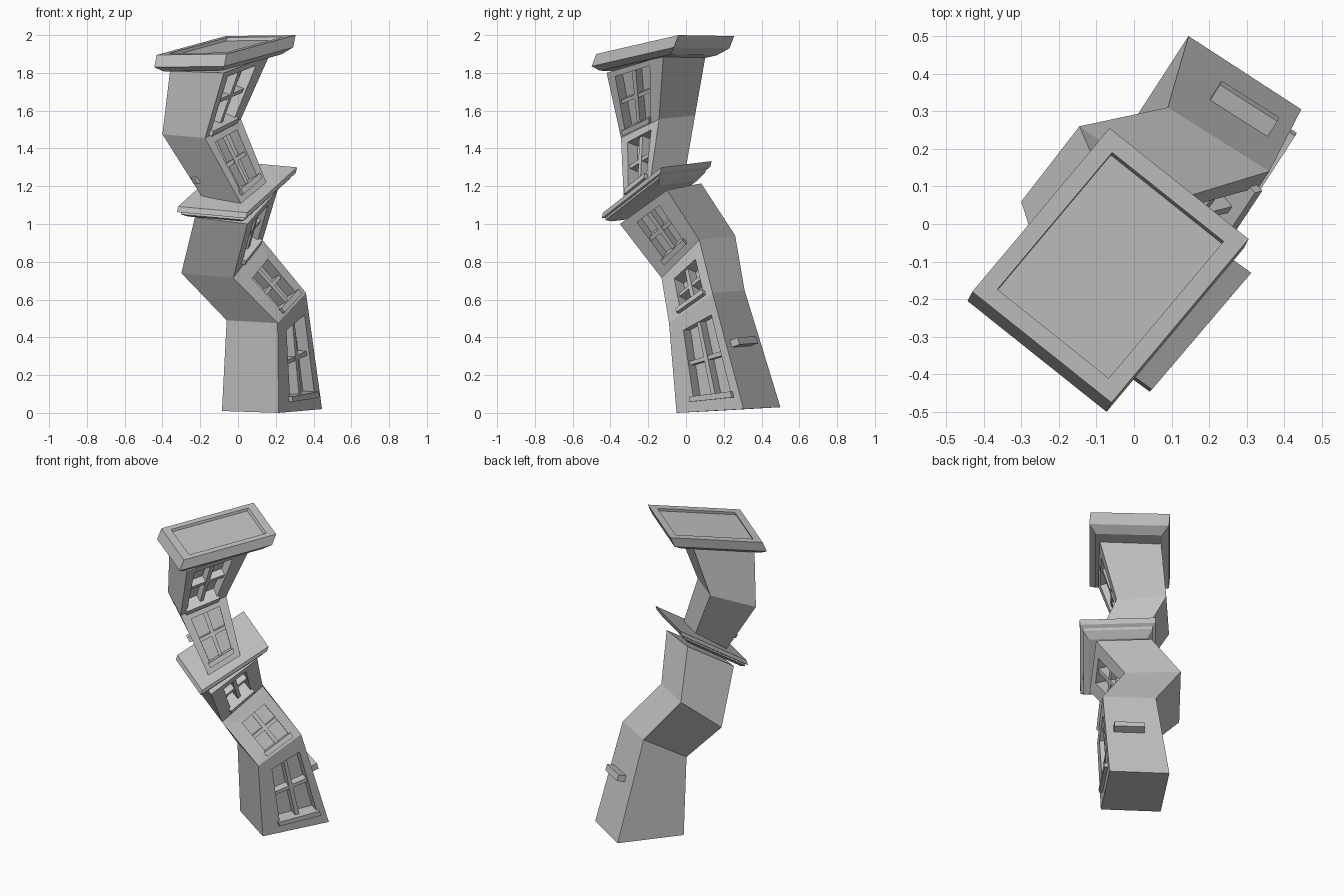
import bpy, bmesh
from mathutils import Vector as V

cube = bpy.data.objects.get("Cube")
if cube:
    bpy.data.objects.remove(cube)

stone = bpy.data.materials.new("light_grey_stone")
stone.use_nodes = True
GREY = (0.55, 0.55, 0.55, 1)
stone.diffuse_color = GREY
stone.node_tree.nodes["Principled BSDF"].inputs["Base Color"].default_value = GREY


def finish(name, bm):
    bmesh.ops.remove_doubles(bm, verts=bm.verts, dist=1e-5)
    bmesh.ops.recalc_face_normals(bm, faces=bm.faces)
    mesh = bpy.data.meshes.new(name)
    bm.to_mesh(mesh)
    bm.free()
    mesh.materials.append(stone)
    obj = bpy.data.objects.new(name, mesh)
    bpy.context.collection.objects.link(obj)


def face(bm, pts):
    bm.faces.new([bm.verts.new(p) for p in pts])


def bridge(bm, low, high):
    n = len(low)
    for i in range(n):
        j = (i + 1) % n
        face(bm, (low[i], low[j], high[j], high[i]))


class Wall:
    """Bilinear wall panel: s runs sideways, t runs upwards."""

    def __init__(self, bl, br, tr, tl):
        self.c = (bl, br, tr, tl)
        self.n = (br - tl + tr - bl).cross(tr - bl - br + tl).normalized()
        self.w = ((br - bl).length + (tr - tl).length) / 2
        self.h = ((tl - bl).length + (tr - br).length) / 2

    def at(self, s, t, out=0):
        bl, br, tr, tl = self.c
        return bl.lerp(br, s).lerp(tl.lerp(tr, s), t) + self.n * out

    def quad(self, s0, s1, t0, t1, out=0):
        return [self.at(s, t, out) for s, t in ((s0, t0), (s1, t0), (s1, t1), (s0, t1))]

    def block(self, bm, rect, inner, outer):
        a, b = self.quad(*rect, inner), self.quad(*rect, outer)
        face(bm, a)
        face(bm, b)
        bridge(bm, a, b)


def rings(rows):
    """Each row holds three corners (left, front, right); the back one completes it."""
    out = []
    for row in rows:
        a, b, c = map(V, row)
        out.append((a, b, c, a + c - b))
    return out


RECESS = 0.07


def window(name, wall, rect):
    s0, s1, t0, t1 = rect
    sm, tm = (s0 + s1) / 2, (t0 + t1) / 2
    ds, dt = 0.012 / wall.w, 0.011 / wall.h
    bm = bmesh.new()
    wall.block(bm, (sm - ds, sm + ds, t0, t1), -RECESS, -0.012)
    wall.block(bm, (s0, s1, tm - dt, tm + dt), -RECESS, -0.016)
    finish(name + "_bars", bm)
    bm = bmesh.new()
    wall.block(bm, (s0 - ds, s1 + ds, t0 - 0.03 / wall.h, t0), -0.005, 0.022)
    finish(name + "_sill", bm)


def tower(name, rows, windows):
    stack = rings(rows)
    bm = bmesh.new()
    face(bm, stack[0])
    face(bm, stack[-1])
    panels = []
    for k, (low, high) in enumerate(zip(stack, stack[1:])):
        for i in range(4):
            j = (i + 1) % 4
            wall = Wall(low[i], low[j], high[j], high[i])
            panels.append(wall)
            if i != 1:
                face(bm, wall.c)
                continue
            # Recessed window opening
            hole = wall.quad(*windows[k])
            back = wall.quad(*windows[k], -RECESS)
            bridge(bm, list(wall.c), hole)
            bridge(bm, hole, back)
            face(bm, back)
            window(f"{name}_window_{k + 1}", wall, windows[k])
    finish(name, bm)
    return panels


def cornice(name, corners, profile, lean):
    """Slab from a top outline and a profile of (inset, drop) steps."""
    a, b, c, d = rings([corners])[0]
    u, v = (b - a).normalized(), (c - b).normalized()
    signs = ((1, 1), (-1, 1), (-1, -1), (1, -1))
    loops = [[p + (u * su + v * sv) * inset + V((*lean, -1)) * drop
              for p, (su, sv) in zip((a, b, c, d), signs)]
             for inset, drop in profile]
    bm = bmesh.new()
    face(bm, loops[0])
    face(bm, loops[-1])
    for p, q in zip(loops, loops[1:]):
        bridge(bm, p, q)
    finish(name, bm)


# Crooked lower storeys
lower = tower("lower_tower", [
    ((-0.085, 0.145, 0.01), (0.215, -0.05, 0), (0.445, 0.305, 0.02)),
    ((-0.06, 0.08, 0.49), (0.21, -0.09, 0.475), (0.36, 0.14, 0.635)),
    ((-0.30, 0.06, 0.74), (-0.025, -0.13, 0.715), (0.13, 0.07, 0.915)),
    ((-0.228, -0.17, 1.035), (0.05, -0.35, 1.0), (0.21, -0.10, 1.18)),
], [(0.28, 0.87, 0.16, 0.84), (0.28, 0.82, 0.13, 0.76), (0.25, 0.74, 0.2, 0.87)])

# Crooked upper storeys
upper = tower("upper_tower", [
    ((-0.195, -0.143, 1.15), (0.02, -0.328, 1.10), (0.15, -0.19, 1.22)),
    ((-0.40, -0.153, 1.475), (-0.175, -0.344, 1.455), (0.015, -0.143, 1.555)),
    ((-0.36, -0.195, 1.81), (-0.075, -0.42, 1.80), (0.165, -0.12, 1.89)),
], [(0.17, 0.81, 0.18, 0.89), (0.13, 0.76, 0.1, 0.91)])

# Ledge between the two halves
cornice("middle_ledge",
        ((-0.317, -0.175, 1.093), (0.048, -0.44, 1.06), (0.312, -0.13, 1.30)),
        [(0, 0), (0, 0.03), (0.018, 0.036), (0.018, 0.05), (0.05, 0.075)],
        (-0.2, -0.2))

# Roof slab with a sunken panel
cornice("roof_slab",
        ((-0.43, -0.18, 1.895), (-0.06, -0.475, 1.9), (0.305, -0.04, 2.0)),
        [(0.047, 0.018), (0.047, 0), (0, 0), (0, 0.065), (0.04, 0.095)],
        (-0.2, -0.38))

# Small ledge on the rear wall and peg on the front wall
bm = bmesh.new()
lower[2].block(bm, (0.14, 0.68, 0.53, 0.59), -0.01, 0.05)
finish("rear_ledge", bm)
bm = bmesh.new()
upper[0].block(bm, (0.1, 0.2, 0.24, 0.32), -0.01, 0.02)
finish("front_peg", bm)
